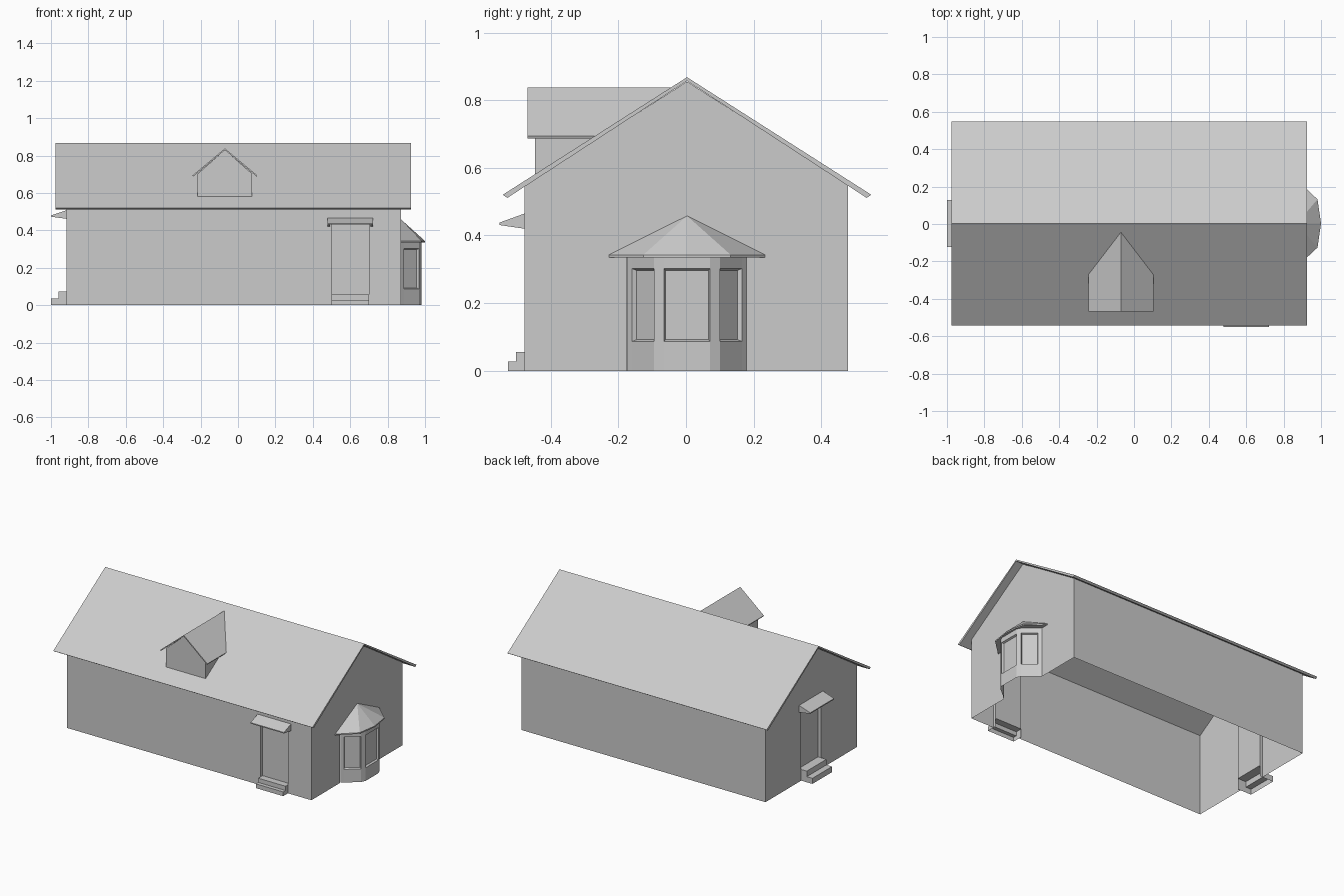
import bpy, bmesh

if "Cube" in bpy.data.objects:
    bpy.data.objects.remove(bpy.data.objects["Cube"])

RIDGE, SLOPE, YC, T = 0.868, 0.638, 0.003, 0.011
X0, X1, Y0, Y1 = -0.918, 0.872, -0.477, 0.479


def make(name, verts, faces, fix=True):
    me = bpy.data.meshes.new(name)
    me.from_pydata([tuple(v) for v in verts], [], faces)
    bm = bmesh.new()
    bm.from_mesh(me)
    bmesh.ops.remove_doubles(bm, verts=bm.verts, dist=1e-5)
    if fix:
        bmesh.ops.recalc_face_normals(bm, faces=bm.faces)
    bm.to_mesh(me)
    bm.free()
    ob = bpy.data.objects.new(name, me)
    bpy.context.collection.objects.link(ob)
    return ob


def loft(name, a, b, caps=(True, True), skip=()):
    """Join two matching outlines; optional end caps and skipped sides."""
    n = len(a)
    faces = [(i, (i + 1) % n, n + (i + 1) % n, n + i) for i in range(n) if i not in skip]
    if caps[0]:
        faces.append(tuple(range(n))[::-1])
    if caps[1]:
        faces.append(tuple(range(n, 2 * n)))
    return make(name, list(a) + list(b), faces)


def under_roof(y):
    return RIDGE - T - 0.002 - SLOPE * abs(y - YC)


# Walls, notched at the ground where doors and bay open
def side_wall(name, y, notch=None):
    top = under_roof(y)
    pts = [(X0, y, 0), (X0, y, top), (X1, y, top), (X1, y, 0)]
    if notch:
        a, b, h = notch
        pts += [(b, y, 0), (b, y, h), (a, y, h), (a, y, 0)]
    make(name, pts, [tuple(range(len(pts)))], False)


def gable_wall(name, x, notch):
    a, b, h = notch
    pts = [(x, Y0, 0), (x, Y0, under_roof(Y0)), (x, YC, under_roof(YC)),
           (x, Y1, under_roof(Y1)), (x, Y1, 0), (x, b, 0), (x, b, h), (x, a, h), (x, a, 0)]
    make(name, pts, [tuple(range(len(pts)))], False)


FD = (0.50, 0.70, 0.432)
LD = (-0.10, 0.105, 0.475)
side_wall("front_wall", Y0, FD)
side_wall("back_wall", Y1)
gable_wall("left_gable_wall", X0, LD)
gable_wall("right_gable_wall", X1, (-0.175, 0.178, 0.338))

# Main roof, a thin chevron run along x
half, drop = 0.545, 0.545 * SLOPE
prof = [(-half, -drop), (0, 0), (half, -drop),
        (half - 0.014, -drop - 0.009), (0, -T), (-half + 0.014, -drop - 0.009)]
loft("main_roof", [(-0.975, YC + y, RIDGE + z) for y, z in prof],
     [(0.925, YC + y, RIDGE + z) for y, z in prof])


# Dormer, its back cut to follow the main roof
def dormer(name, prof, y_front, caps, skip=()):
    back = [(x, max(y_front, YC - (RIDGE - 0.003 - z) / SLOPE), z) for x, z in prof]
    loft(name, [(x, y_front, z) for x, z in prof], back, caps, skip)


DX = -0.07
dormer("dormer_walls", [(DX - 0.146, 0.58), (DX - 0.146, 0.702), (DX, 0.83),
                        (DX + 0.146, 0.702), (DX + 0.146, 0.58)], -0.447, (True, False), (4,))
dormer("dormer_roof", [(DX - 0.173, 0.694), (DX, 0.838), (DX + 0.173, 0.694),
                       (DX + 0.170, 0.687), (DX, 0.829), (DX - 0.170, 0.687)], -0.468, (True, True))


# Entrances: recessed door, open-bottomed steps, small hood
def entrance(name, place, door, riser, tread, hood_top, hood_out):
    a, b, h = door
    r = -0.02
    base = 2 * riser

    def strip(part, prof, u0, u1, caps, skip=()):
        loft(name + part, [place(u0, d, z) for d, z in prof],
             [place(u1, d, z) for d, z in prof], caps, skip)

    loft(name + "_door_frame", [place(u, 0, z) for u, z in ((a, base), (a, h), (b, h), (b, base))],
         [place(u, r, z) for u, z in ((a, base), (a, h), (b, h), (b, base))], (False, True), (3,))
    strip("_steps", [(2 * tread, 0), (2 * tread, riser), (tread, riser), (tread, base),
                     (r, base), (r, 0)], a, b, (True, True), (4, 5))
    lo = hood_top - 0.045
    u0, u1, tip = a - 0.022, b + 0.023, hood_top - 0.027
    strip("_hood", [(0, hood_top), (hood_out, tip), (hood_out, tip - 0.007),
                    (0, hood_top - 0.016)], u0, u1, (True, True))
    for side, u in (("_left", u0), ("_right", u1 - 0.014)):
        strip("_hood_cheek" + side, [(0, hood_top - 0.002), (hood_out, tip - 0.001),
                                     (hood_out, tip - 0.007), (0, lo)], u, u + 0.014, (True, True))


entrance("front", lambda u, d, z: (u, Y0 - d, z), FD, 0.028, 0.025, 0.465, 0.075)
entrance("left", lambda u, d, z: (X0 - d, u, z), LD, 0.037, 0.041, 0.507, 0.082)

# Bay window walls: plan strip raised in three bands, panes inset
half_plan = [(X1, 0.176), (0.888, 0.162), (0.967, 0.097), (0.981, 0.068)]
plan = [(x, YC - y) for x, y in half_plan] + [(x, YC + y) for x, y in half_plan[::-1]]
n = len(plan)
verts = [(x, y, z) for z in (0, 0.087, 0.302, 0.338) for x, y in plan]
faces = [(r * n + i, r * n + i + 1, (r + 1) * n + i + 1, (r + 1) * n + i)
         for r in range(3) for i in range(n - 1)]
bay = make("bay_window", verts, faces, False)
bm = bmesh.new()
bm.from_mesh(bay.data)
bm.faces.ensure_lookup_table()
panes = [bm.faces[n - 1 + i] for i in (1, 3, 5)]
bmesh.ops.inset_individual(bm, faces=panes, thickness=0.007, depth=-0.012)
bm.to_mesh(bay.data)
bm.free()

# Bay roof: faceted half cone over a thin eave band
half_eave = [(X1, 0.231), (0.981, 0.129)]
eave = ([(x, YC - y) for x, y in half_eave] + [(1.0, YC)]
        + [(x, YC + y) for x, y in half_eave[::-1]])
m = len(eave)
verts = [(x, y, z) for z in (0.335, 0.343) for x, y in eave] + [(X1, YC, 0.458)]
faces = [(i, i + 1, m + i + 1, m + i) for i in range(m - 1)]
faces += [(m + i, m + i + 1, 2 * m) for i in range(m - 1)]
faces.append(tuple(range(m))[::-1])
make("bay_roof", verts, faces)
